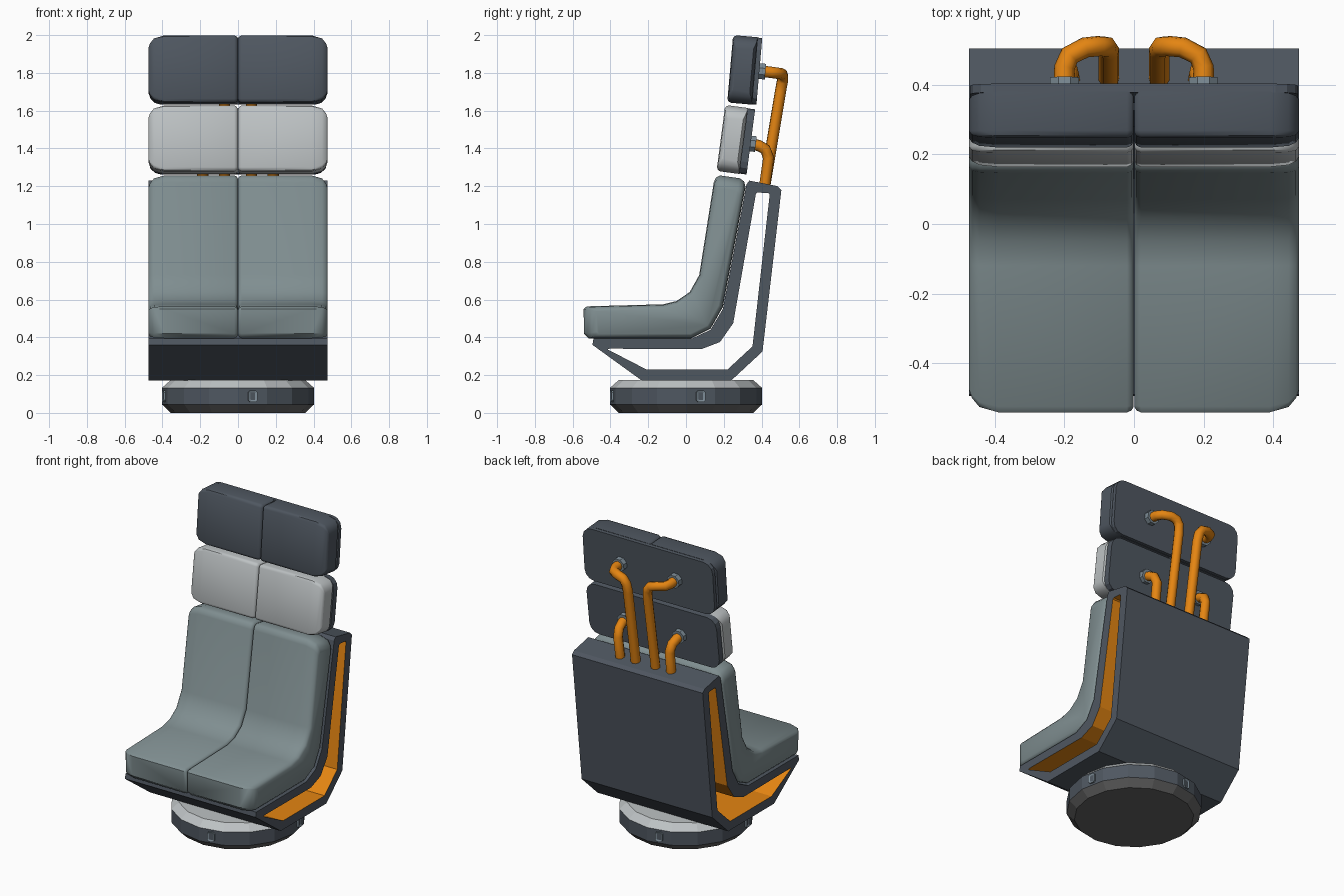
import bpy, bmesh, math
from mathutils import Vector, Matrix

if "Cube" in bpy.data.objects:
    bpy.data.objects.remove(bpy.data.objects["Cube"])


def material(name, rgb):
    m = bpy.data.materials.new(name)
    m.diffuse_color = (*rgb, 1)
    m.use_nodes = True
    m.node_tree.nodes["Principled BSDF"].inputs["Base Color"].default_value = m.diffuse_color
    return m


SLATE = material("dark slate", (0.078, 0.095, 0.118))
PAD = material("grey green fabric", (0.213, 0.270, 0.280))
LIGHT = material("light grey", (0.51, 0.54, 0.55))
ORANGE = material("orange", (0.78, 0.235, 0.006))
STEEL = material("steel", (0.205, 0.262, 0.305))
UNDER = material("underside grey", (0.125, 0.125, 0.125))


def finish(name, bm, mats, smooth=None, mirror=False):
    bmesh.ops.recalc_face_normals(bm, faces=bm.faces[:])
    me = bpy.data.meshes.new(name)
    bm.to_mesh(me)
    bm.free()
    ob = bpy.data.objects.new(name, me)
    bpy.context.collection.objects.link(ob)
    for m in mats:
        me.materials.append(m)
    if mirror:
        ob.modifiers.new("Mirror", 'MIRROR').use_mirror_merge = False
    if smooth:
        for o in bpy.context.selected_objects:
            o.select_set(False)
        ob.select_set(True)
        bpy.context.view_layer.objects.active = ob
        bpy.ops.object.shade_smooth_by_angle(angle=math.radians(smooth))
    return ob


def skin(bm, rings, caps=True):
    """Join closed rings of points with quads."""
    vs = [[bm.verts.new(p) for p in r] for r in rings]
    n = len(vs[0])
    faces = []
    for a, b in zip(vs, vs[1:]):
        for i in range(n):
            faces.append(bm.faces.new((a[i], a[(i + 1) % n], b[(i + 1) % n], b[i])))
    if caps:
        bm.faces.new(vs[0])
        bm.faces.new(vs[-1])
    return vs, faces


def inset(pts, d):
    """Offset a clockwise (y, z) outline inwards by d."""
    out = []
    n = len(pts)
    for i, p in enumerate(pts):
        p = Vector(p)
        e1 = (p - Vector(pts[i - 1])).normalized()
        e2 = (Vector(pts[(i + 1) % n]) - p).normalized()
        nrm = Vector((e1.y + e2.y, -e1.x - e2.x)).normalized()
        out.append(p + nrm * d)
    return out


# x position, rounding inset, extra pull on the outer corners
SECTIONS = [(0.001, 0.018, 0), (0.007, 0.006, 0), (0.02, 0, 0), (0.39, 0, 0),
            (0.445, 0.004, 0.012), (0.466, 0.012, 0.03), (0.475, 0.025, 0.045)]


def cushion(name, pts, pulls, mat):
    rings = []
    for x, d, e in SECTIONS:
        ring = inset(pts, d)
        rings.append([(x, p.x + q[0] * e, p.y + q[1] * e) for p, q in zip(ring, pulls)])
    bm = bmesh.new()
    skin(bm, rings)
    return finish(name, bm, [mat], 42, True)


# Seat and backrest pad: one L-shaped side outline, clockwise
pad = [(-0.54, 0.42), (-0.542, 0.55), (-0.525, 0.564), (-0.12, 0.575), (-0.05, 0.592),
       (0.02, 0.64), (0.07, 0.73), (0.147, 1.22), (0.158, 1.245), (0.18, 1.257),
       (0.285, 1.242), (0.308, 1.225), (0.315, 1.195), (0.195, 0.56), (0.13, 0.445),
       (0.03, 0.395), (-0.515, 0.395)]
pulls = [(1, 0) if y < -0.5 else (-0.15, -1) if z > 1.18 else (0, 0) for y, z in pad]
cushion("seat_pads", pad, pulls, PAD)


def headrest(name, cy, cz, tilt, half_h, thick, plate, mat):
    c, s = math.cos(tilt), math.sin(tilt)

    def place(t, z):
        return (cy + t * c + z * s, cz - t * s + z * c)
    # padded front
    a, b, k = -thick / 2, thick / 2 - plate + 0.002, 0.02
    h = half_h
    local = [(a, -h + k), (a, h - k), (a + k * 0.3, h - k * 0.3), (a + k, h), (b, h),
             (b, -h), (a + k, -h), (a + k * 0.3, -h + k * 0.3)]
    cushion(name + "_cushions", [place(*p) for p in local],
            [(-s, -c) if p[1] > 0 else (s, c) for p in local], mat)
    # rounded back plate
    bm = bmesh.new()
    bmesh.ops.create_cube(bm, size=1, matrix=Matrix.Diagonal((0.945, plate, 2 * h - 0.004, 1)))
    edges = [e for e in bm.edges if abs(e.verts[0].co.y - e.verts[1].co.y) > plate / 2]
    bmesh.ops.bevel(bm, geom=edges, offset=0.065, segments=3, profile=0.5, affect='EDGES')
    for v in bm.verts:
        v.co.y, v.co.z = place(v.co.y + thick / 2 - plate / 2, v.co.z)
    finish(name + "_back_plate", bm, [SLATE])


headrest("lower_headrest", 0.264, 1.445, math.radians(7.5), 0.176, 0.16, 0.04, LIGHT)
headrest("upper_headrest", 0.311, 1.815, math.radians(5), 0.179, 0.155, 0.025, SLATE)

# Open frame: matching outer and inner side outlines, orange inside
outer = [(-0.495, 0.36), (-0.49, 0.393), (0.03, 0.393), (0.13, 0.44), (0.195, 0.55),
         (0.32, 1.21), (0.335, 1.23), (0.485, 1.2), (0.505, 1.18), (0.405, 0.325),
         (0.24, 0.172), (-0.235, 0.172)]
inner = [(-0.415, 0.336), (-0.405, 0.34), (0.08, 0.337), (0.18, 0.375), (0.25, 0.475),
         (0.37, 1.16), (0.378, 1.167), (0.437, 1.163), (0.443, 1.155), (0.352, 0.352),
         (0.22, 0.23), (-0.21, 0.23)]
W = 0.475
bm = bmesh.new()
_, fs = skin(bm, [[(x, y, z) for y, z in o] for x, o in
                  ((W, outer), (-W, outer), (-W, inner), (W, inner), (W, outer))], False)
n = len(outer)
for f in fs[2 * n:3 * n]:
    f.material_index = 1
bmesh.ops.remove_doubles(bm, verts=bm.verts[:], dist=1e-5)
finish("frame", bm, [SLATE, ORANGE])

# Swivel base: sixteen-sided disc, coloured by height
SIDES = 16
bm = bmesh.new()
skin(bm, [[(r * math.cos(i * math.tau / SIDES), r * math.sin(i * math.tau / SIDES), z)
           for i in range(SIDES)]
          for r, z in ((0.357, 0), (0.403, 0.045), (0.403, 0.132), (0.357, 0.173))])
for f in bm.faces:
    z = f.calc_center_median().z
    f.material_index = 0 if z < 0.04 else 1 if z < 0.13 else 2
finish("swivel_base", bm, [UNDER, SLATE, LIGHT])

# Four small sockets round the base
for i in range(4):
    bm = bmesh.new()
    bmesh.ops.create_cube(bm, size=1, matrix=Matrix.Diagonal((0.016, 0.048, 0.062, 1)))
    edges = [e for e in bm.edges if abs(e.verts[0].co.x - e.verts[1].co.x) > 0.01]
    bmesh.ops.bevel(bm, geom=edges, offset=0.01, segments=1, affect='EDGES')
    bm.normal_update()
    face = max(bm.faces, key=lambda f: f.calc_center_median().x)
    bmesh.ops.inset_region(bm, faces=[face], thickness=0.012, depth=-0.005)
    face.material_index = 1
    turn = Matrix.Rotation(math.radians(11.25 + 90 * i), 4, 'Z')
    bm.transform(turn @ Matrix.Translation((0.398, 0, 0.088)))
    finish(f"base_socket_{i + 1}", bm, [STEEL, SLATE])


def pipe(name, pts):
    cu = bpy.data.curves.new(name, 'CURVE')
    cu.dimensions = '3D'
    cu.bevel_depth = 0.03
    cu.bevel_resolution = 2
    cu.use_fill_caps = True
    sp = cu.splines.new('POLY')
    sp.points.add(len(pts) - 1)
    for p, co in zip(sp.points, pts):
        p.co = (*co, 1)
    tmp = bpy.data.objects.new(name, cu)
    bpy.context.collection.objects.link(tmp)
    bpy.context.view_layer.update()
    me = tmp.evaluated_get(bpy.context.evaluated_depsgraph_get()).to_mesh()
    bm = bmesh.new()
    bm.from_mesh(me)
    tmp.to_mesh_clear()
    bpy.data.objects.remove(tmp)
    for f in bm.faces:
        f.material_index = 0
    finish(name, bm, [ORANGE], 50)


def bolt(name, x, y, z, tilt):
    bm = bmesh.new()
    bmesh.ops.create_cone(bm, cap_ends=True, segments=8, radius1=0.045, radius2=0.045, depth=0.035)
    bm.transform(Matrix.Translation((x, y, z)) @ Matrix.Rotation(math.pi / 2 - tilt, 4, 'X')
                 @ Matrix.Rotation(math.pi / 8, 4, 'Z'))
    finish(name, bm, [STEEL])


# Bent support pipes and their collars
for side, s in (("right", 1), ("left", -1)):
    pipe(f"upper_pipe_{side}", [(s * x, y, z) for x, y, z in (
        (0.2, 0.39, 1.81), (0.2, 0.45, 1.803), (0.185, 0.485, 1.798), (0.14, 0.508, 1.795),
        (0.1, 0.512, 1.785), (0.078, 0.51, 1.755), (0.072, 0.5, 1.7), (0.072, 0.415, 1.19))])
    pipe(f"lower_pipe_{side}", [(s * x, y, z) for x, y, z in (
        (0.2, 0.34, 1.425), (0.198, 0.385, 1.415), (0.193, 0.42, 1.395),
        (0.188, 0.437, 1.35), (0.185, 0.415, 1.19))])
    bolt(f"upper_collar_{side}", s * 0.2, 0.403, 1.808, math.radians(5))
    bolt(f"lower_collar_{side}", s * 0.2, 0.352, 1.425, math.radians(7.5))
